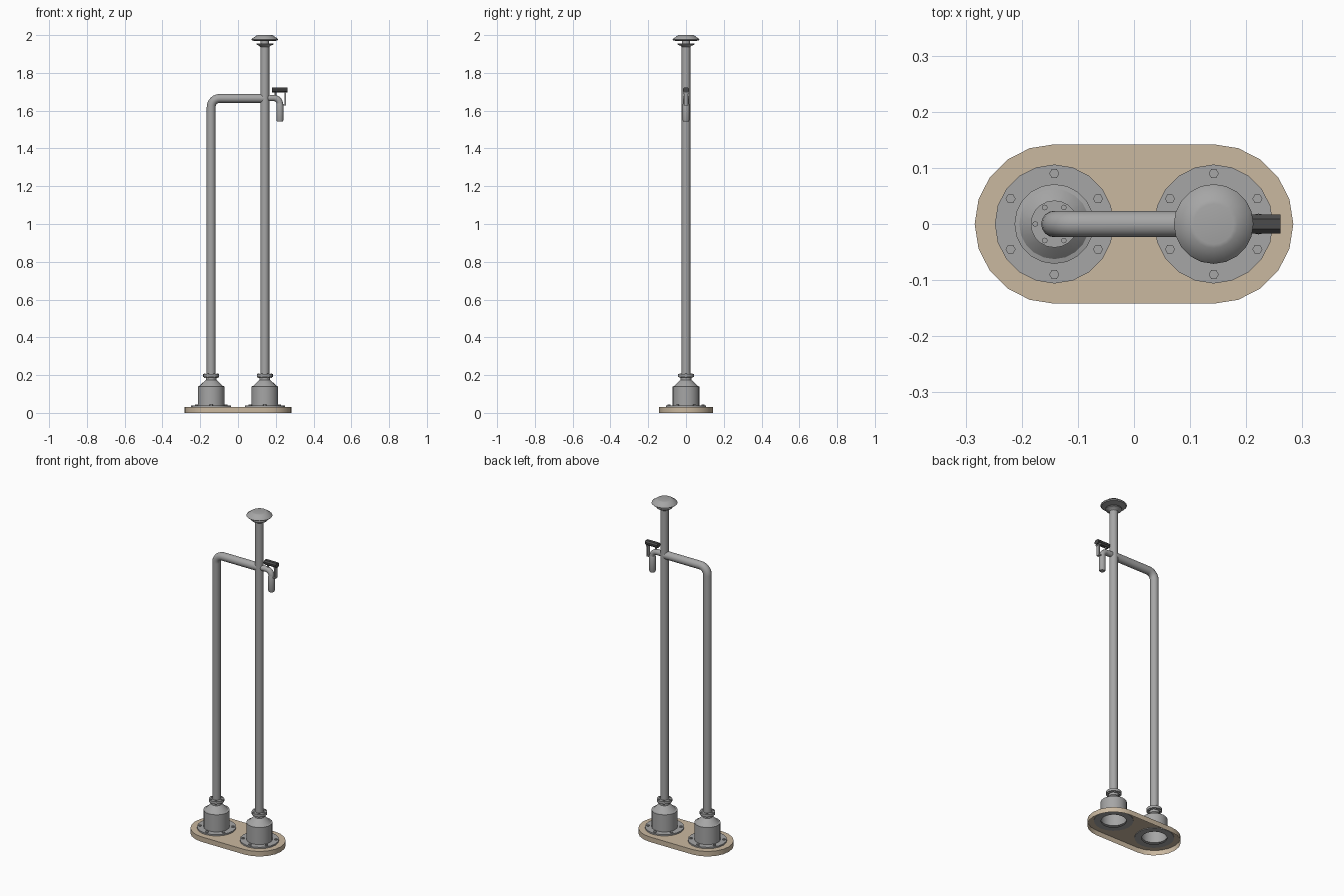
import bpy, bmesh, math
from mathutils import Vector

if "Cube" in bpy.data.objects:
    bpy.data.objects.remove(bpy.data.objects["Cube"])


def material(name, rgb):
    m = bpy.data.materials.new(name)
    m.diffuse_color = (*rgb, 1)
    m.use_nodes = True
    m.node_tree.nodes["Principled BSDF"].inputs["Base Color"].default_value = m.diffuse_color
    return m


METAL = material("grey metal", (0.38, 0.38, 0.38))
TAN = material("tan base", (0.59, 0.48, 0.35))
DARK = material("dark handle", (0.07, 0.07, 0.07))


def finish(name, bm, mat, smooth=True):
    me = bpy.data.meshes.new(name)
    bm.to_mesh(me)
    bm.free()
    ob = bpy.data.objects.new(name, me)
    bpy.context.collection.objects.link(ob)
    me.materials.append(mat)
    if smooth:
        bpy.ops.object.select_all(action='DESELECT')
        ob.select_set(True)
        bpy.context.view_layer.objects.active = ob
        bpy.ops.object.shade_smooth_by_angle(angle=math.radians(30))
    return ob


def bridge(bm, rings):
    for a, b in zip(rings, rings[1:]):
        n = len(a)
        for i in range(n):
            j = (i + 1) % n
            bm.faces.new((a[i], a[j], b[j], b[i]))


def lathe(name, x, profile, sides=20, cap_bottom=False, y=0.0, mat=METAL, smooth=True):
    """Turn (radius, z) points, bottom to top, around a vertical axis."""
    bm = bmesh.new()
    rings = [[bm.verts.new((x + r * math.cos(i * math.tau / sides),
                            y + r * math.sin(i * math.tau / sides), z))
              for i in range(sides)] for r, z in profile]
    bridge(bm, rings)
    bm.faces.new(rings[-1])
    if cap_bottom:
        bm.faces.new(rings[0][::-1])
    return finish(name, bm, mat, smooth)


def pipe(name, path, radius, sides=16):
    """Sweep a circle along (x, z) points in the y = 0 plane."""
    bm = bmesh.new()
    pts = [Vector((x, 0, z)) for x, z in path]
    rings = []
    for k, p in enumerate(pts):
        t = (pts[min(k + 1, len(pts) - 1)] - pts[max(k - 1, 0)]).normalized()
        side = Vector((0, 1, 0))
        up = t.cross(side)
        rings.append([bm.verts.new(p + radius * (math.cos(a) * side + math.sin(a) * up))
                      for a in (i * math.tau / sides for i in range(sides))])
    bridge(bm, rings)
    bm.faces.new(rings[0])
    bm.faces.new(rings[-1])
    bmesh.ops.recalc_face_normals(bm, faces=bm.faces)
    return finish(name, bm, METAL)


def arc(cx, cz, r, a0, a1, n=6):
    return [(cx + r * math.cos(math.radians(a0 + (a1 - a0) * i / n)),
             cz + r * math.sin(math.radians(a0 + (a1 - a0) * i / n))) for i in range(n + 1)]


def box(name, centre, size, mat, bevel=0.0):
    bm = bmesh.new()
    bmesh.ops.create_cube(bm, size=1)
    for v in bm.verts:
        v.co = Vector(c + s * u for c, s, u in zip(centre, size, v.co))
    if bevel:
        edges = [e for e in bm.edges if abs(e.verts[0].co.x - e.verts[1].co.x) > 0.01]
        bmesh.ops.bevel(bm, geom=edges, offset=bevel, segments=1, affect='EDGES')
    return finish(name, bm, mat, False)


X = 0.142      # distance of each standpipe from the middle
TOP = 0.03     # top of the base plate

# Base plate: stadium-shaped tray, open below, with a hole under each flange
bm = bmesh.new()
outline = [(X + X * math.cos(a), X * math.sin(a))
           for a in (math.radians(-90 + 18 * i) for i in range(11))]
outline += [(-x, -y) for x, y in outline]
rim = [bm.verts.new((x, y, TOP)) for x, y in outline]
loops = [rim]
for sx in (-X, X):
    loops.append([bm.verts.new((sx + 0.1 * math.cos(i * math.tau / 20),
                                0.1 * math.sin(i * math.tau / 20), TOP)) for i in range(20)])
edges = [bm.edges.new((l[i], l[(i + 1) % len(l)])) for l in loops for i in range(len(l))]
bmesh.ops.triangle_fill(bm, use_beauty=True, edges=edges)
bm.normal_update()
for f in bm.faces:
    if f.normal.z < 0:
        f.normal_flip()
foot = [bm.verts.new((x, y, 0)) for x, y in outline]
bridge(bm, [foot, rim])
finish("base_plate", bm, TAN)

# Two flanged bell housings with bolted collars
for side, sx in (("left", -X), ("right", X)):
    lathe(side + "_housing", sx, [(0.068, 0.026), (0.106, 0.026), (0.106, 0.038),
                                  (0.071, 0.038), (0.071, 0.14), (0.0625, 0.142),
                                  (0.034, 0.17), (0.028, 0.174), (0.028, 0.188),
                                  (0.042, 0.19), (0.042, 0.205)])
    for i in range(6):
        a = math.radians(90 + 60 * i)
        lathe(f"{side}_flange_bolt_{i + 1}", sx + 0.09 * math.cos(a),
              [(0.009, 0.037), (0.009, 0.044)], 6, y=0.09 * math.sin(a), smooth=False)
        a += math.pi / 6
        lathe(f"{side}_collar_bolt_{i + 1}", sx + 0.034 * math.cos(a),
              [(0.005, 0.184), (0.005, 0.209)], 8, True, y=0.034 * math.sin(a), smooth=False)

# Tall pole with drip ring and mushroom cap
lathe("tall_pole", X, [(0.0235, 0.2), (0.0235, 1.945)], 16)
lathe("drip_ring", X, [(0.023, 1.937), (0.03, 1.944), (0.045, 1.95), (0.045, 1.955)], 20, True)
lathe("cap_neck", X, [(0.022, 1.953), (0.022, 1.973)], 16)
lathe("mushroom_cap", X, [(0.05, 1.969), (0.066, 1.971), (0.071, 1.976), (0.069, 1.98),
                          (0.043, 1.9985), (0.036, 2.0)], 20, True)

# Left pipe bending over into the pole
pipe("bent_pipe", [(-X, 0.2)] + arc(-X + 0.045, 1.62, 0.045, 180, 90) + [(X, 1.665)], 0.0235)

# Tap spout
pipe("spout_pipe", [(X, 1.667)] + arc(0.19, 1.635, 0.032, 90, 0) + [(0.222, 1.6)], 0.0165)
lathe("spout_nozzle", 0.222, [(0.015, 1.542), (0.0185, 1.55), (0.0185, 1.632),
                              (0.0165, 1.638)], 16, True)

# Lever: dark grip, linkage rod and foot
box("lever_grip", (0.221, 0, 1.709), (0.08, 0.034, 0.026), DARK, 0.008)
box("lever_crossbar", (0.25, 0, 1.694), (0.01, 0.03, 0.008), METAL)
box("lever_rod", (0.25, 0, 1.662), (0.006, 0.02, 0.066), METAL)
box("lever_foot", (0.238, 0, 1.631), (0.03, 0.02, 0.006), METAL)
lathe("valve_stem", 0.198, [(0.005, 1.67), (0.005, 1.7)], 8)
